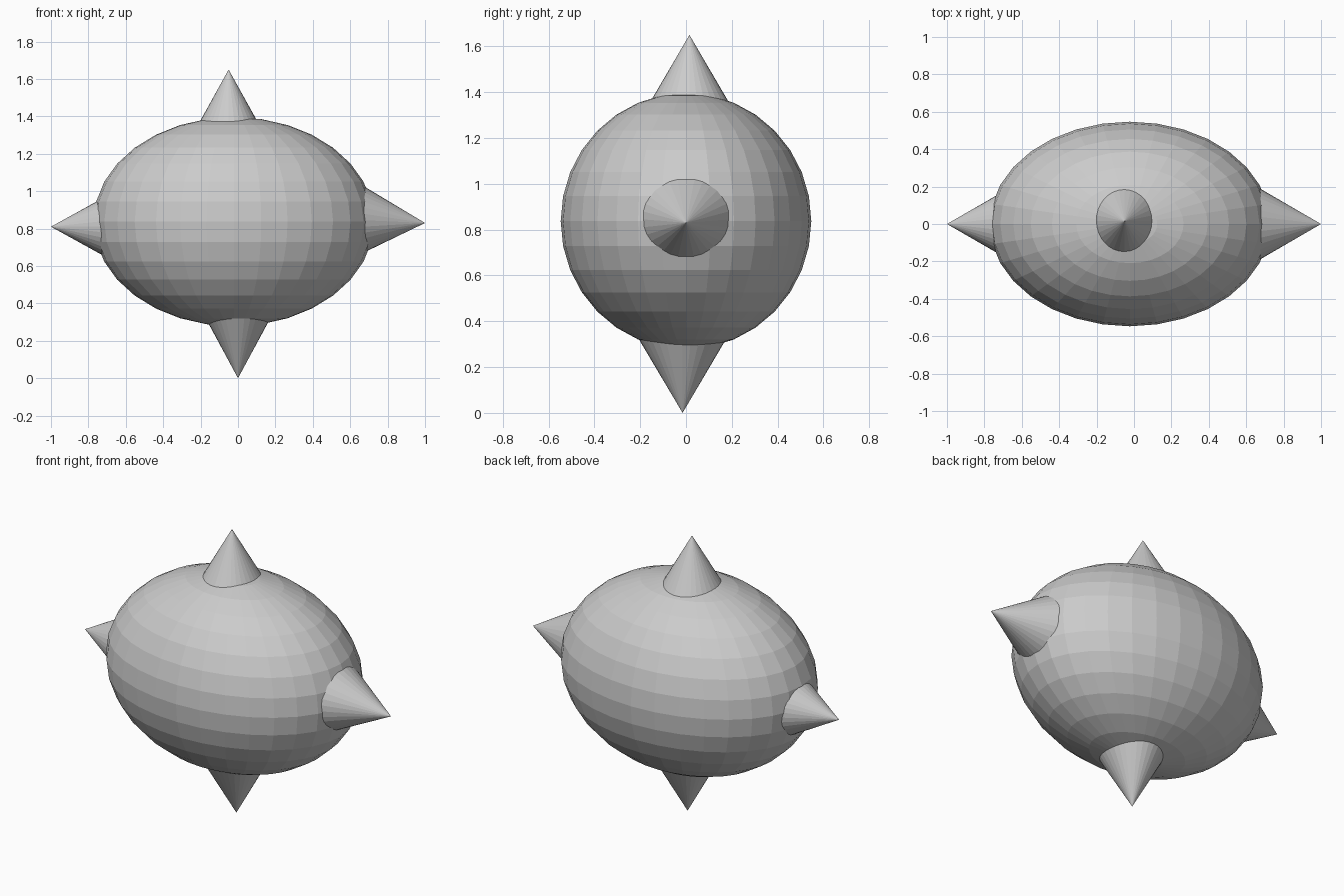
import bpy
from mathutils import Vector

if "Cube" in bpy.data.objects:
    bpy.data.objects.remove(bpy.data.objects["Cube"])

# Ellipsoid body, flat faceted
bpy.ops.mesh.primitive_uv_sphere_add(segments=32, ring_count=16, radius=1,
                                     location=(-0.022, 0, 0.837))
body = bpy.context.object
body.name = "body"
body.scale = (0.75, 0.547, 0.559)


def spike(name, tip, direction, width, depth, length=0.5):
    """Cone ending at tip; width and depth are its radius per unit length."""
    axis = Vector(direction).normalized()
    bpy.ops.mesh.primitive_cone_add(vertices=32, radius1=1, radius2=0, depth=1,
                                    location=Vector(tip) - axis * length / 2)
    cone = bpy.context.object
    cone.name = name
    cone.rotation_euler = Vector((0, 0, 1)).rotation_difference(axis).to_euler()
    cone.scale = (width * length, depth * length, length)


# Four spikes sunk into the body
spike("top_spike", (-0.05, 0.015, 1.65), (0, 0, 1), 0.555, 0.585)
spike("bottom_spike", (0, -0.015, 0), (0, 0.001, -1), 0.54, 0.592)
spike("right_spike", (1, 0, 0.83), (1, 0, -0.045), 0.54, 0.58)
spike("left_spike", (-1, 0, 0.81), (-1, 0, 0), 0.552, 0.577)
